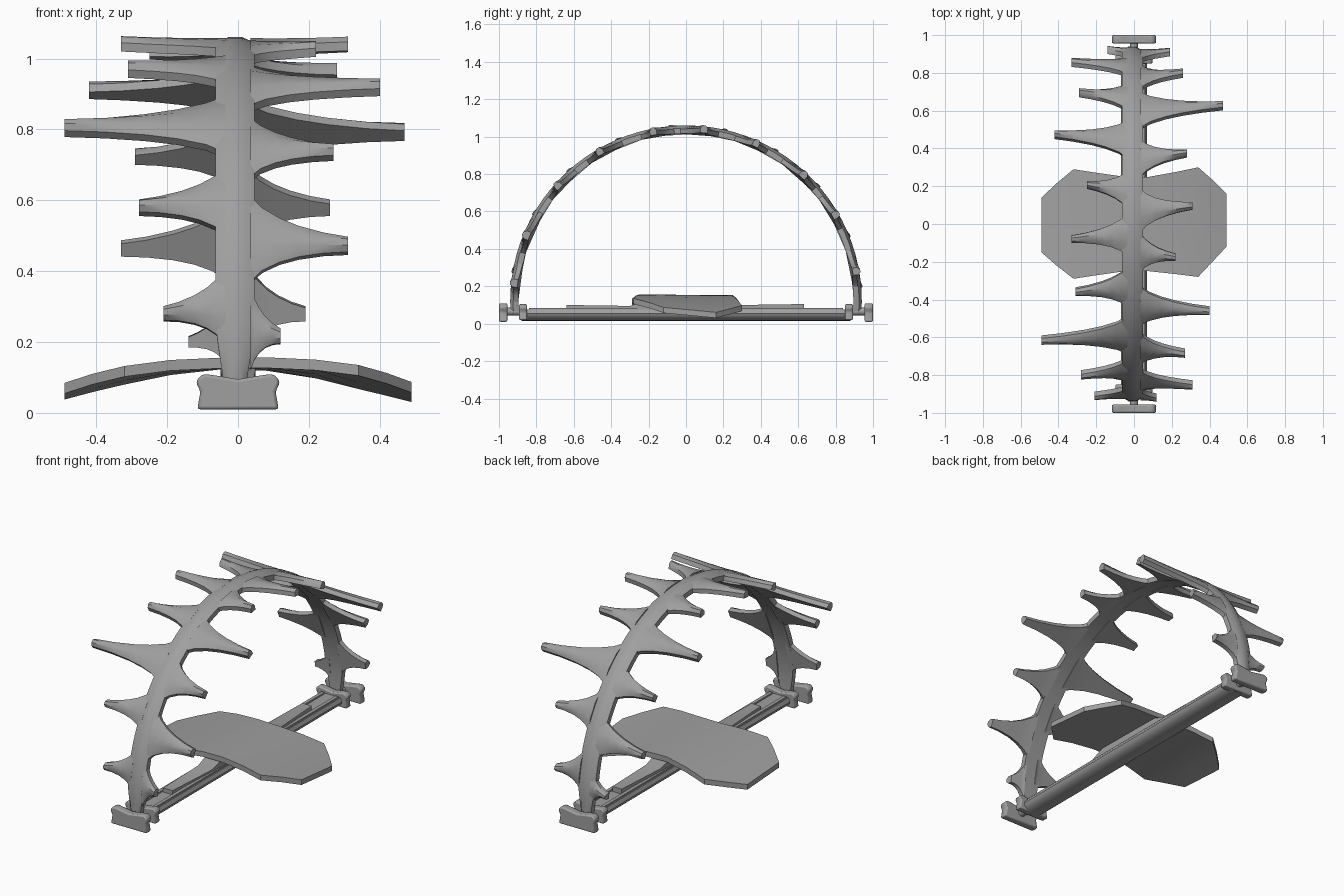
import bpy, bmesh, math

if "Cube" in bpy.data.objects:
    bpy.data.objects.remove(bpy.data.objects["Cube"])

grey = bpy.data.materials.new("stone grey")
grey.diffuse_color = (0.35, 0.35, 0.35, 1)
grey.use_nodes = True
grey.node_tree.nodes["Principled BSDF"].inputs["Base Color"].default_value = grey.diffuse_color
CZ, R = 0.12, 0.92          # arch centre height and radius


def finish(name, bm, angle=40, bevel=0):
    bmesh.ops.recalc_face_normals(bm, faces=bm.faces)
    me = bpy.data.meshes.new(name)
    bm.to_mesh(me)
    bm.free()
    ob = bpy.data.objects.new(name, me)
    bpy.context.collection.objects.link(ob)
    me.materials.append(grey)
    bpy.ops.object.select_all(action='DESELECT')
    ob.select_set(True)
    bpy.context.view_layer.objects.active = ob
    if bevel:
        m = ob.modifiers.new("bevel", 'BEVEL')
        m.width, m.segments = bevel, 2
    bpy.ops.object.shade_smooth_by_angle(angle=math.radians(angle))
    return ob


def loft(bm, rings):
    """Skin a list of closed rings and cap both ends."""
    vs = [[bm.verts.new(p) for p in r] for r in rings]
    n = len(vs[0])
    for a, b in zip(vs, vs[1:]):
        for i in range(n):
            bm.faces.new((a[i], a[(i + 1) % n], b[(i + 1) % n], b[i]))
    bm.faces.new(vs[0])
    bm.faces.new(vs[-1])


def arc(x, deg, r):
    a = math.radians(deg)
    return (x, r * math.cos(a), CZ + r * math.sin(a))


# arched spine with a low ridge, narrowing at both feet
bm = bmesh.new()
rings = []
for i in range(49):
    d = -4 + 188 * i / 48
    w = 0.055 * min(1, 0.5 + min(d + 4, 184 - d) / 22)
    c = -0.008
    rings.append([arc(c - w, d, 0.895), arc(c + w, d, 0.895), arc(c + w, d, 0.925),
                  arc(c + 0.02, d, 0.94), arc(c - 0.02, d, 0.94), arc(c - w, d, 0.925)])
loft(bm, rings)
finish("arch_spine", bm, 35)

# spikes: angle along the arch, reach in x, half width of the root in degrees
left = [(5, .14, 5), (22, .33, 6.5), (41, .29, 6), (59, .42, 6.5), (77, .25, 6),
        (95, .33, 6.5), (113, .31, 6.5), (132, .49, 7), (150, .28, 6.5), (170, .21, 6.5)]
right = [(10, .19, 6.5), (30, .26, 6.5), (47, .47, 7), (66, .28, 6), (84, .31, 6.5),
         (101, .22, 6), (120, .40, 6.5), (138, .27, 6.5), (157.5, .31, 7.5), (174, .12, 7)]
taper = [(0, 1.1), (.12, .8), (.3, .56), (.5, .39), (.75, .26), (1, .19)]
bm = bmesh.new()
for side, spikes in ((-1, left), (1, right)):
    for deg, reach, half in spikes:
        rings = []
        for t, k in taper:
            x = side * (0.035 + (reach - 0.035) * t)
            h = half * k
            c = deg - 1.5 * (1 - t) * (1 if deg > 90 else -1)
            lift = 0.008 * t * t
            rings.append([arc(x, c - h, .897 + lift), arc(x, c + h, .897 + lift),
                          arc(x, c + h, .922 + lift), arc(x, c + h * .4, .938 + lift),
                          arc(x, c - h * .4, .938 + lift), arc(x, c - h, .922 + lift)])
        loft(bm, rings)
finish("arch_spikes", bm, 40)

# base bar: rounded below, flat on top
bm = bmesh.new()
outline = [(-.07 * math.cos(math.pi * i / 8), .055 - .04 * math.sin(math.pi * i / 8))
           for i in range(9)] + [(.06, .076), (-.06, .076)]
loft(bm, [[(x, y, z) for x, z in outline] for y in (-.88, .88)])
finish("base_bar", bm)

# stepped ridge on the bar that carries the plate
bm = bmesh.new()
rings = [[(-w, y, .06), (w, y, .06), (w, y, z), (-w, y, z)]
         for y, w, z in ((-.64, .03, .10), (-.3, .045, .095), (-.2, .05, .13),
                         (.2, .05, .13), (.3, .045, .10), (.63, .03, .105))]
loft(bm, rings)
finish("plate_support", bm, 30)

# slim rails along the bar
bm = bmesh.new()
for x in (-.045, .045):
    loft(bm, [[(x - .01, y, .06), (x + .01, y, .06), (x + .01, y, .085), (x - .01, y, .085)]
              for y in (-.84, .84)])
finish("bar_rails", bm)

# drooping eight-sided plate, lofted across x
bm = bmesh.new()
cols = [(-.49, -.15, .14), (-.41, -.22, .215), (-.32, -.29, .29), (-.19, -.27, .27),
        (-.05, -.25, .25), (.08, -.25, .25), (.22, -.265, .275), (.34, -.28, .30),
        (.42, -.195, .23), (.49, -.12, .16)]
rings = []
for x, y0, y1 in cols:
    def height(y):
        return .155 - .33 * x * x - .24 * y * abs(x) * (.5 if x < 0 else .8)
    top = [(x, y, height(y)) for y in (y1, (y0 + y1) / 2, y0)]
    low = [(x, y, height(y) - .03) for y in (y0, (y0 + y1) / 2, y1)]
    rings.append(top + low)
loft(bm, rings)
finish("plate", bm, 30)

# lobed caps outside and inside each foot, and the pins joining them
half = [(.115, 0), (.106, .05), (.118, .075), (.112, .09), (.095, .1), (.06, .095)]
shape = half + [(0, .085)] + [(-x, z) for x, z in reversed(half)]
for end, word in ((-1, "front"), (1, "back")):
    for name, ya, yb, s, z0 in (("outer_cap", .955, 1.0, 1, .01),
                                ("inner_cap", .85, .893, .85, .02)):
        bm = bmesh.new()
        loft(bm, [[(x * s, end * y, z0 + z * s) for x, z in shape] for y in (ya, yb)])
        finish(word + "_" + name, bm, 40, .008)
    bm = bmesh.new()
    loft(bm, [[(.022 * math.cos(i * math.pi / 5), end * y, .065 + .022 * math.sin(i * math.pi / 5))
               for i in range(10)] for y in (.87, .975)])
    finish(word + "_pin", bm)
